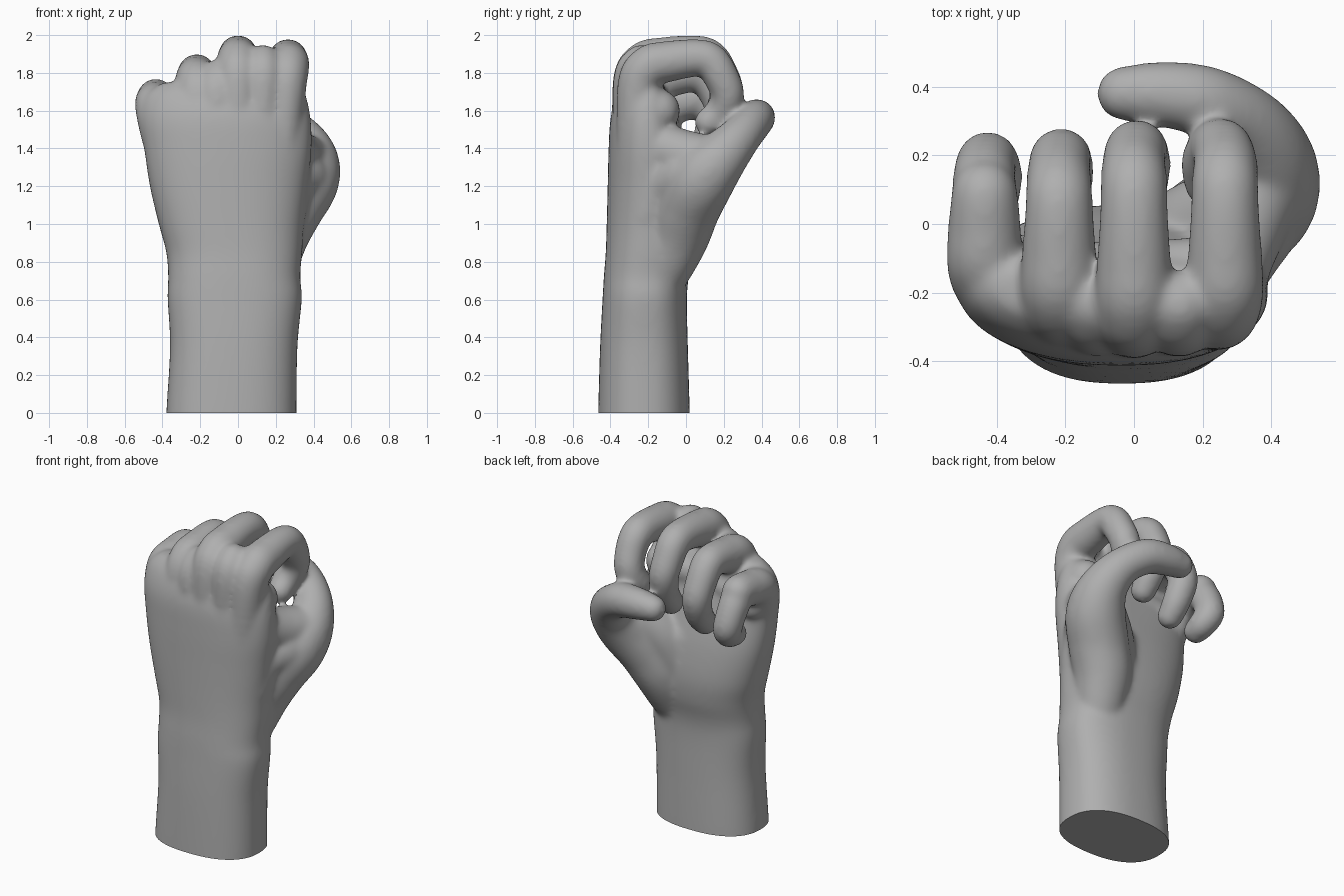
import bpy, bmesh, math
from mathutils import Vector, Matrix

if "Cube" in bpy.data.objects:
    bpy.data.objects.remove(bpy.data.objects["Cube"], do_unlink=True)

skin = bpy.data.materials.new("grey clay")
skin.use_nodes = True
GREY = (0.43, 0.43, 0.43, 1)
skin.diffuse_color = GREY
skin.node_tree.nodes["Principled BSDF"].inputs["Base Color"].default_value = GREY

bm = bmesh.new()


def refine(points, steps):
    """Catmull-Rom interpolation through points of any dimension."""
    p = [Vector(q) for q in points]
    p = [p[0]] + p + [p[-1]]
    out = []
    for a, b, c, d in zip(p, p[1:], p[2:], p[3:]):
        for k in range(steps):
            t = k / steps
            out.append(0.5 * (2 * b + (c - a) * t + (2 * a - 5 * b + 4 * c - d) * t * t
                              + (3 * b - a - 3 * c + d) * t ** 3))
    return out + [p[-1]]


def limb(points):
    """Rounded, tapering limb along (x, y, z, radius) points."""
    for x, y, z, r in refine(points, 9):
        bmesh.ops.create_icosphere(bm, subdivisions=3, radius=r,
                                   matrix=Matrix.Translation((x, y, z)))


def loft(rings, sides=48, power=2.4, bend=0.2):
    """Closed loft through (z, x0, x1, y0, y1) rounded sections."""
    loops = []
    for z, x0, x1, y0, y1 in refine(rings, 5):
        loop = []
        for i in range(sides):
            a = math.tau * i / sides
            c, s = math.cos(a), math.sin(a)
            x = (x0 + x1) / 2 + (x1 - x0) / 2 * math.copysign(abs(c) ** (2 / power), c)
            y = (y0 + y1) / 2 + (y1 - y0) / 2 * math.copysign(abs(s) ** (2 / power), s)
            y += bend * x * x * max(0, z - 0.6) ** 2
            loop.append(bm.verts.new((x, y, z)))
        loops.append(loop)
    for lo, hi in zip(loops, loops[1:]):
        for i in range(sides):
            j = (i + 1) % sides
            bm.faces.new((lo[i], lo[j], hi[j], hi[i]))
    bm.faces.new(loops[0][::-1])
    bm.faces.new(loops[-1])


# Forearm, wrist and palm
loft([(-0.15, -.38, .31, -.465, .02), (0, -.38, .31, -.465, .02),
      (.35, -.36, .315, -.455, .01), (.6, -.373, .338, -.442, .005),
      (.72, -.37, .33, -.435, .015), (.85, -.38, .34, -.425, .045),
      (1.0, -.42, .35, -.42, .055), (1.2, -.467, .37, -.415, .03),
      (1.4, -.497, .39, -.41, -.02), (1.56, -.515, .385, -.4, -.06),
      (1.68, -.49, .36, -.365, -.09), (1.75, -.4, .32, -.32, -.13)])

# Fingers: base x, knuckle x, knuckle y, top height, reach, tip x, tip height, radius
fingers = [
    (-.37, -.435, -.15, 1.77, .27, -.405, 1.31, .098),
    (-.19, -.218, -.23, 1.90, .28, -.20, 1.33, .100),
    (0.00, 0.00, -.26, 2.00, .305, .025, 1.41, .100),
    (.22, .265, -.235, 1.98, .31, .22, 1.46, .100),
]
for bx, kx, ky, top, reach, tx, low, r in fingers:
    z, y = top - r, reach - r
    limb([(bx, ky - .03, 1.3, r),
          ((bx + 2 * kx) / 3, ky - .02, z - .17, r * 1.12),
          (kx, ky + .035, z - .05, r * 1.14),
          (kx, ky + .14, z - .02, r * 1.1),
          (kx, (ky + y) / 2 + .07, z, r),
          (kx, y - .08, z - .02, r * .98),
          (kx, y - .025, z - .1, r * .94),
          ((kx * 2 + tx) / 3, y + .01, z - .2, r * .9),
          (tx, y - .03, (z + low) / 2 - .08, r * .84),
          (tx, y - .09, low + .08, r * .76)])

# Flesh filling the valleys between neighbouring knuckles
for (_, xa, ya, ta, *_), (_, xb, yb, tb, *_) in zip(fingers, fingers[1:]):
    x, y, top = (xa + xb) / 2, (ya + yb) / 2, min(ta, tb) - .03
    limb([(x * .9, y - .03, 1.35, .1), (x, y - .03, top - .2, .11),
          (x, y + .01, top - .1, .1)])

# Pad across the palm under the fingers
limb([(-.4, -.11, 1.5, .09), (-.1, -.15, 1.58, .1), (.25, -.145, 1.6, .115)])

# Thumb with its fleshy base
limb([(.14, -.18, .65, .135), (.17, -.105, .8, .155), (.205, -.045, .95, .175),
      (.275, .005, 1.09, .18), (.36, .08, 1.23, .177), (.387, .18, 1.345, .143),
      (.335, .285, 1.46, .113), (.21, .355, 1.545, .106), (.08, .378, 1.565, .096),
      (-.03, .38, 1.565, .08)])

# Pads of the thumb and heel, running into the palm
limb([(.07, -.14, .85, .155), (.11, -.09, 1.0, .16), (.18, -.03, 1.18, .155),
      (.28, .035, 1.3, .14)])
limb([(-.03, -.15, .82, .16), (.0, -.12, .98, .165), (.07, -.1, 1.18, .15)])

# Web between thumb and index finger
limb([(.25, -.16, 1.42, .13), (.3, -.03, 1.37, .135), (.355, .1, 1.34, .135)])
limb([(.24, -.2, 1.05, .12), (.27, -.12, 1.2, .13), (.33, 0, 1.25, .15)])

mesh = bpy.data.meshes.new("fist")
bm.to_mesh(mesh)
bm.free()
fist = bpy.data.objects.new("fist", mesh)
bpy.context.collection.objects.link(fist)

# Fuse all parts into one soft skin
remesh = fist.modifiers.new("fuse", 'REMESH')
remesh.mode = 'VOXEL'
remesh.voxel_size = 0.012
soften = fist.modifiers.new("soften", 'SMOOTH')
soften.factor = 0.5
soften.iterations = 28
graph = bpy.context.evaluated_depsgraph_get()
fused = bpy.data.meshes.new_from_object(fist.evaluated_get(graph))
fist.modifiers.clear()
fist.data = fused

# Flat cut at the end of the forearm
bm = bmesh.new()
bm.from_mesh(fused)
cut = bmesh.ops.bisect_plane(bm, geom=bm.verts[:] + bm.edges[:] + bm.faces[:],
                             plane_co=(0, 0, 0), plane_no=(0, 0, 1), clear_inner=True)
rim = [e for e in cut["geom_cut"] if isinstance(e, bmesh.types.BMEdge)]
bmesh.ops.holes_fill(bm, edges=rim, sides=0)
bmesh.ops.recalc_face_normals(bm, faces=bm.faces)
bm.to_mesh(fused)
bm.free()

fused.materials.clear()
fused.materials.append(skin)
bpy.context.view_layer.objects.active = fist
fist.select_set(True)
bpy.ops.object.shade_smooth_by_angle(angle=math.radians(45))
